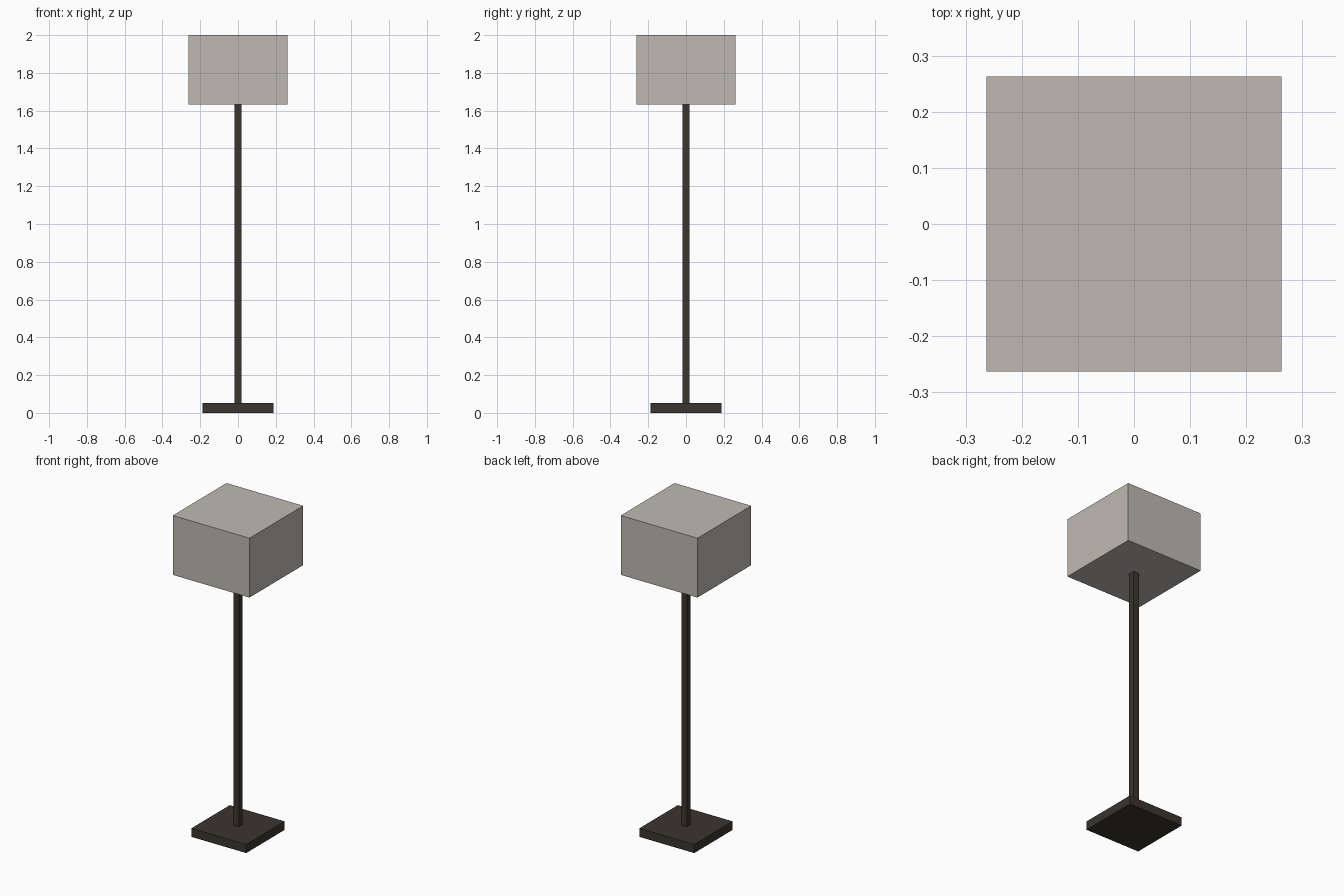
import bpy

if "Cube" in bpy.data.objects:
    bpy.data.objects.remove(bpy.data.objects["Cube"])


def material(name, rgb):
    mat = bpy.data.materials.new(name)
    mat.diffuse_color = (*rgb, 1.0)
    mat.use_nodes = True
    mat.node_tree.nodes["Principled BSDF"].inputs["Base Color"].default_value = mat.diffuse_color
    return mat


def box(name, width, z_low, z_high, mat):
    """Square, centred box spanning two heights."""
    bpy.ops.mesh.primitive_cube_add(size=1, location=(0, 0, (z_low + z_high) / 2))
    obj = bpy.context.object
    obj.name = name
    obj.scale = (width, width, z_high - z_low)
    bpy.ops.object.transform_apply(location=False, rotation=False, scale=True)
    obj.data.materials.append(mat)
    return obj


dark_bronze = material("dark bronze", (0.045, 0.035, 0.026))
warm_linen = material("warm linen", (0.52, 0.485, 0.445))

# Floor plate, slim square pole and closed box shade
box("base", 0.376, 0.0, 0.053, dark_bronze)
box("pole", 0.038, 0.053, 1.632, dark_bronze)
box("shade", 0.526, 1.632, 2.0, warm_linen)
